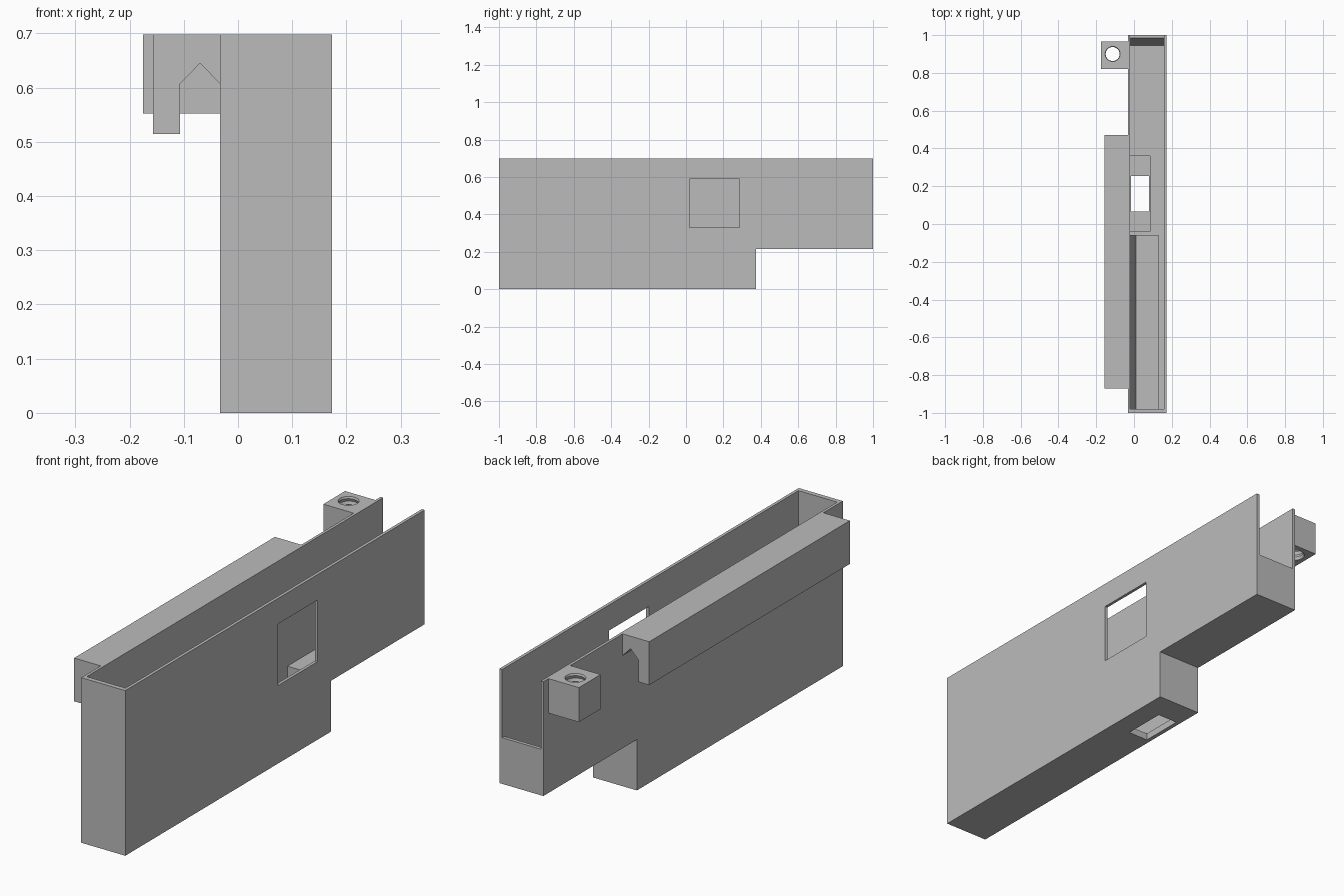
import bpy, math

cube = bpy.data.objects.get("Cube")
if cube:
    bpy.data.objects.remove(cube, do_unlink=True)

grey = bpy.data.materials.new("plain grey")
grey.use_nodes = True
grey.diffuse_color = (0.5, 0.5, 0.5, 1)
grey.node_tree.nodes["Principled BSDF"].inputs["Base Color"].default_value = (0.5, 0.5, 0.5, 1)


def mesh_object(name, verts, faces):
    mesh = bpy.data.meshes.new(name)
    mesh.from_pydata(verts, [], faces)
    mesh.materials.append(grey)
    obj = bpy.data.objects.new(name, mesh)
    bpy.context.collection.objects.link(obj)
    bpy.context.view_layer.objects.active = obj
    for other in bpy.context.selected_objects:
        other.select_set(False)
    obj.select_set(True)
    bpy.ops.object.mode_set(mode='EDIT')
    bpy.ops.mesh.select_all(action='SELECT')
    bpy.ops.mesh.normals_make_consistent(inside=False)
    bpy.ops.object.mode_set(mode='OBJECT')
    return obj


def prism(name, profile, axis, low, high):
    """Extrude a flat profile along x or y."""
    n = len(profile)
    place = (lambda p, d: (d, p[0], p[1])) if axis == "x" else (lambda p, d: (p[0], d, p[1]))
    verts = [place(p, d) for d in (low, high) for p in profile]
    faces = [tuple(range(n)), tuple(range(n, 2 * n))]
    faces += [(i, (i + 1) % n, n + (i + 1) % n, n + i) for i in range(n)]
    return mesh_object(name, verts, faces)


def box(name, x, y, z):
    return prism(name, [(x[0], z[0]), (x[1], z[0]), (x[1], z[1]), (x[0], z[1])], "y", *y)


def turned(name, centre, rings, sides=32):
    """Closed upright solid from (radius, height) rings."""
    verts = [(centre[0] + r * math.cos(math.tau * i / sides),
              centre[1] + r * math.sin(math.tau * i / sides), z)
             for r, z in rings for i in range(sides)]
    last = (len(rings) - 1) * sides
    faces = [tuple(range(sides)), tuple(range(last, last + sides))]
    for k in range(0, last, sides):
        faces += [(k + i, k + (i + 1) % sides, k + sides + (i + 1) % sides, k + sides + i)
                  for i in range(sides)]
    return mesh_object(name, verts, faces)


def cut(target, cutter):
    mod = target.modifiers.new("cut", 'BOOLEAN')
    mod.operation, mod.solver, mod.object = 'DIFFERENCE', 'EXACT', cutter
    bpy.context.view_layer.objects.active = target
    bpy.ops.object.modifier_apply(modifier=mod.name)
    bpy.data.objects.remove(cutter, do_unlink=True)


# Long narrow housing with a stepped underside
OUT_L, OUT_R, IN_L, IN_R = -0.033, 0.173, -0.021, 0.16
TOP, FLOOR, OVER = 0.698, 0.23, 0.8
housing = prism("housing", [(-1, 0), (0.375, 0), (0.375, 0.215), (1, 0.215), (1, TOP), (-1, TOP)],
                "x", OUT_L, OUT_R)

# Rear channel with a low sloped lip at its open end
cut(housing, prism("rear_channel", [(-0.2, FLOOR), (0.945, FLOOR), (0.985, 0.41),
                                    (1.1, 0.41), (1.1, OVER), (-0.2, OVER)], "x", IN_L, IN_R))
# Deep front well with a steep side and a ledge
cut(housing, prism("front_well", [(IN_L, OVER), (IN_L, FLOOR), (0.01, 0.02), (0.13, 0.02),
                                  (0.13, FLOOR), (IN_R, FLOOR), (IN_R, OVER)], "y", -0.98, -0.06))
# Pocket in the floor, opening through it, and side window
cut(housing, box("floor_pocket", (IN_L, 0.085), (-0.04, 0.36), (0.03, 0.5)))
cut(housing, box("floor_opening", (-0.015, 0.08), (0.065, 0.255), (-0.1, 0.2)))
cut(housing, box("side_window", (0.1, 0.3), (0.02, 0.285), (0.33, 0.59)))

# Hooked rail along the side
prism("hook_rail", [(OUT_L, TOP), (-0.157, TOP), (-0.157, 0.515), (-0.107, 0.515),
                    (-0.107, 0.607), (-0.07, 0.645), (OUT_L, 0.607)], "y", -0.87, 0.47)

# Screw lug with a ridged hole
lug = box("screw_lug", (-0.175, OUT_L), (0.82, 0.965), (0.552, TOP))
rings = [(0.042 if k % 2 else 0.037, 0.54 + 0.0125 * k) for k in range(15)]
cut(lug, turned("screw_hole", (-0.113, 0.9), rings))
